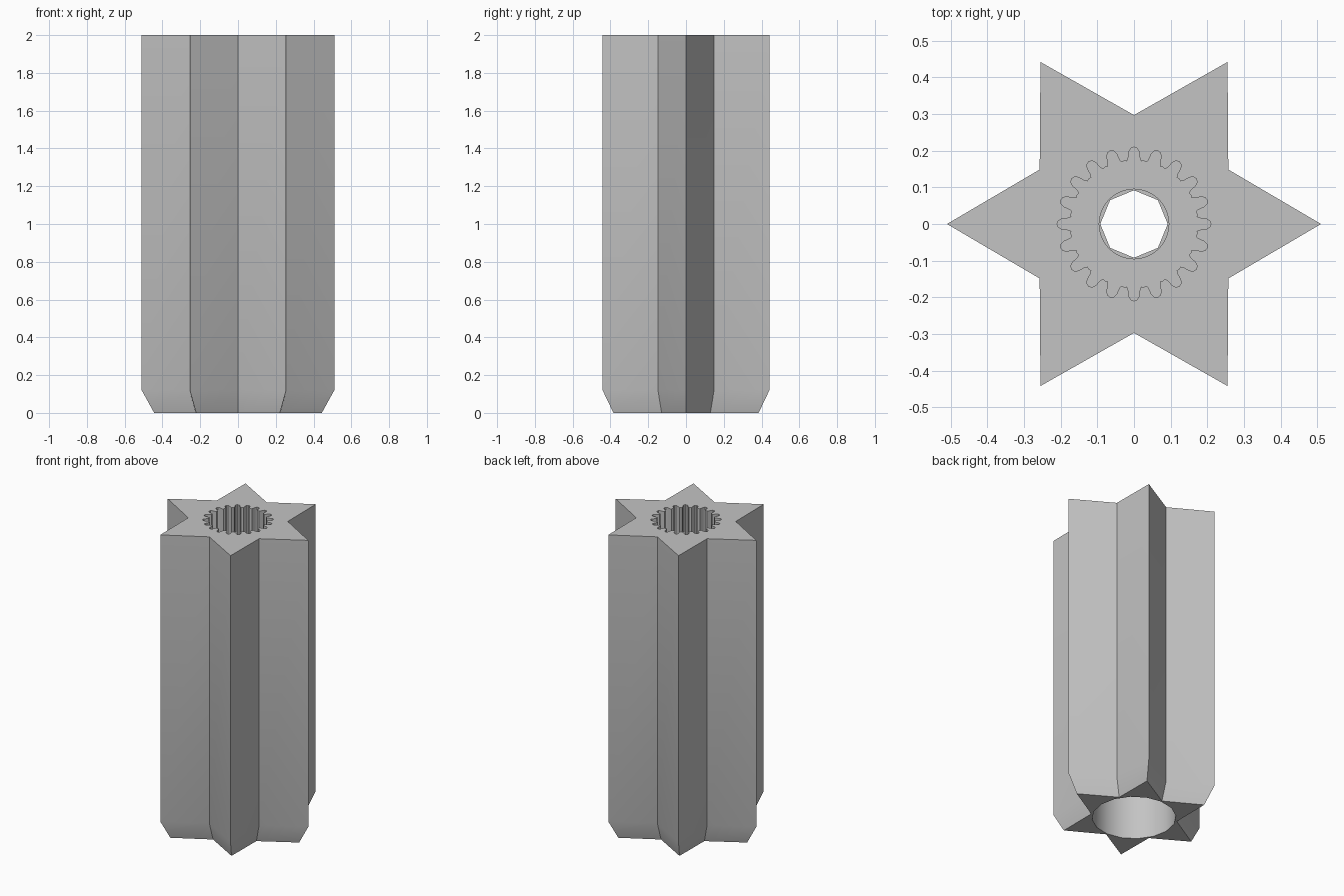
import bpy
import bmesh
from math import cos, sin, pi, radians

cube = bpy.data.objects.get("Cube")
if cube:
    bpy.data.objects.remove(cube, do_unlink=True)

grey = bpy.data.materials.new("plain_grey")
grey.use_nodes = True
colour = (0.55, 0.55, 0.55, 1)
grey.diffuse_color = colour
grey.node_tree.nodes["Principled BSDF"].inputs["Base Color"].default_value = colour


def polar(r, a):
    return (r * cos(a), r * sin(a))


def polygon(sides, r):
    return [polar(r, 2 * pi * i / sides) for i in range(sides)]


def loft(name, outline, levels):
    """Solid through scaled copies of an outline; levels are (z, scale)."""
    bm = bmesh.new()
    rings = [[bm.verts.new((x * s, y * s, z)) for x, y in outline] for z, s in levels]
    n = len(outline)
    for low, high in zip(rings, rings[1:]):
        for i in range(n):
            j = (i + 1) % n
            bm.faces.new((low[i], low[j], high[j], high[i]))
    bm.faces.new(rings[0][::-1])
    bm.faces.new(rings[-1])
    mesh = bpy.data.meshes.new(name)
    bm.to_mesh(mesh)
    bm.free()
    mesh.materials.append(grey)
    obj = bpy.data.objects.new(name, mesh)
    bpy.context.collection.objects.link(obj)
    return obj


def cut(body, cutter):
    mod = body.modifiers.new("cut", 'BOOLEAN')
    mod.operation = 'DIFFERENCE'
    mod.solver = 'EXACT'
    mod.object = cutter
    cutter.hide_render = True
    bpy.context.view_layer.objects.active = body
    bpy.ops.object.modifier_apply(modifier=mod.name)
    bpy.data.objects.remove(cutter, do_unlink=True)


# Six-pointed body, tapered at the foot
star = [polar(0.297 if i % 2 else 0.51, i * pi / 6) for i in range(12)]
body = loft("star_body", star, [(0, 0.87), (0.12, 1), (2, 1)])

# Splined socket: twenty rounded grooves
TEETH = 20
groove = [(-0.5, 0.174), (-0.36, 0.172), (-0.28, 0.18), (-0.23, 0.197), (-0.13, 0.207),
          (0, 0.21), (0.13, 0.207), (0.23, 0.197), (0.28, 0.18), (0.36, 0.172)]
spline = [polar(r, 2 * pi * (t + f) / TEETH) for t in range(TEETH) for f, r in groove]
cut(body, loft("socket_cutter", spline, [(1.2, 1), (2.1, 1)]))

# Wide bore in the foot
cut(body, loft("bore_cutter", polygon(16, 0.25), [(-0.1, 1), (0.8, 1)]))

# Narrow hole joining the two, round above and eight-sided below
cut(body, loft("round_hole_cutter", polygon(32, 0.095), [(1.0, 1), (1.3, 1)]))
cut(body, loft("eight_sided_hole_cutter", polygon(8, 0.092), [(0.7, 1), (1.1, 1)]))

# Smooth shading with crisp edges
bpy.ops.object.select_all(action='DESELECT')
body.select_set(True)
bpy.context.view_layer.objects.active = body
bpy.ops.object.shade_smooth_by_angle(angle=radians(30))
